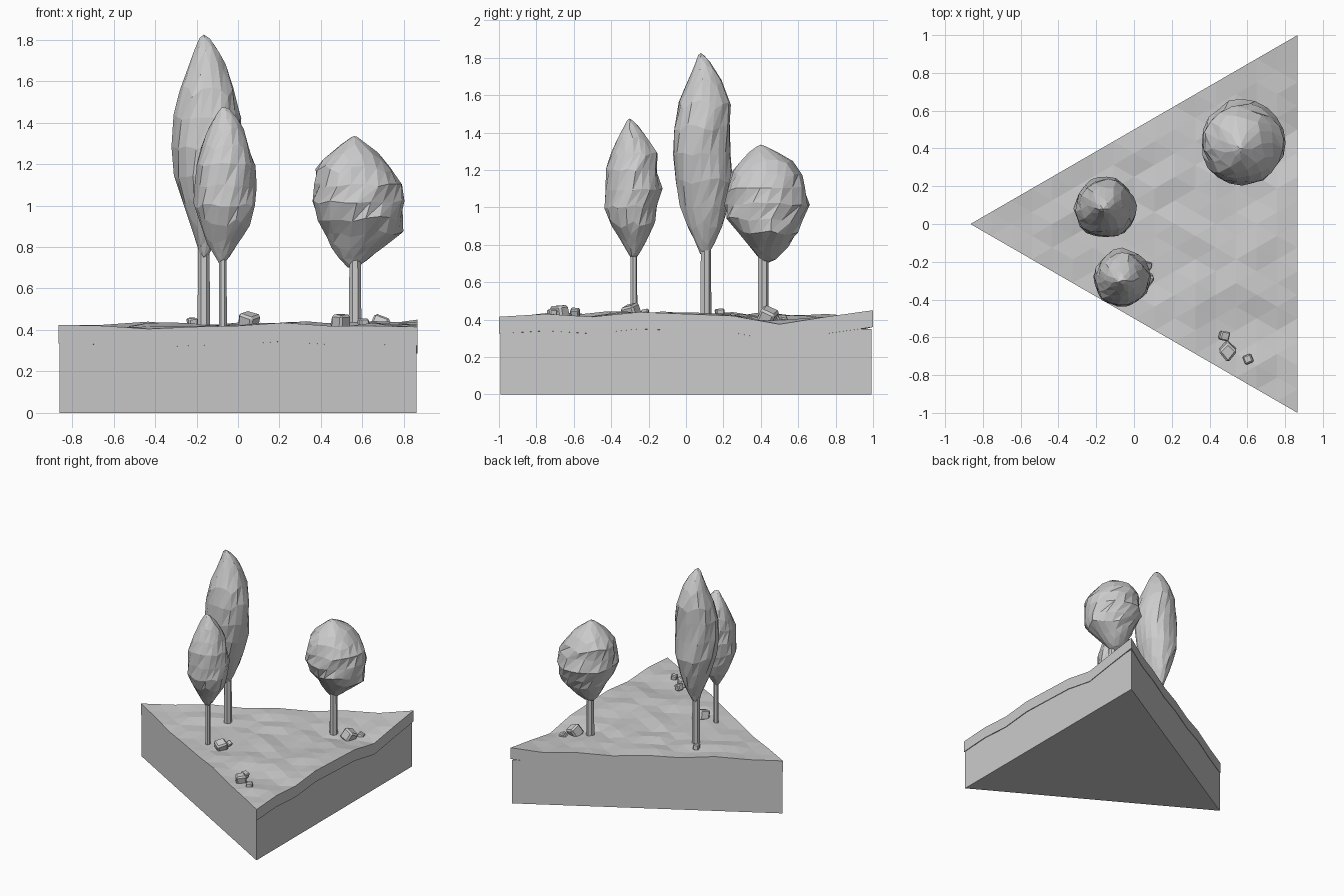
import bpy, bmesh, math, random
from mathutils import Vector, Matrix, Euler

if "Cube" in bpy.data.objects:
    bpy.data.objects.remove(bpy.data.objects["Cube"])

random.seed(4)
A, B, C = Vector((-0.866, 0)), Vector((0.866, -1)), Vector((0.866, 1))
N = 16


def finish(bm, name):
    bmesh.ops.recalc_face_normals(bm, faces=bm.faces[:])
    me = bpy.data.meshes.new(name)
    bm.to_mesh(me)
    bm.free()
    ob = bpy.data.objects.new(name, me)
    bpy.context.collection.objects.link(ob)
    return ob


def lerp_table(values, t):
    f = max(0, min(0.9999, t)) * (len(values) - 1)
    i = int(f)
    return values[i] + (values[i + 1] - values[i]) * (f - i)


# edge height profiles: front edge A-B, right edge B-C, back edge C-A
EDGES = ((A, B, (.425, .42, .405, .415, .42, .435, .42, .42, .415)),
         (B, C, (.415, .43, .415, .44, .43, .42, .375, .415, .45)),
         (C, A, (.45, .42, .43, .415, .43, .42, .44, .425, .425)))


def ground(p):
    """Terrain height blended from the three edge profiles."""
    num, den = 0, 0
    for a, b, heights in EDGES:
        d = b - a
        t = (p - a).dot(d) / d.length_squared
        dist = abs((p - a).cross(d)) / d.length
        w = 1 / (dist + 1e-4) ** 1.5
        num += w * lerp_table(heights, t)
        den += w
    return num / den


# soil block, slightly inside the grass layer
bm = bmesh.new()
low = [bm.verts.new((p.x * .993, p.y * .993, 0)) for p in (A, B, C)]
base = bm.faces.new(low)
ext = bmesh.ops.extrude_face_region(bm, geom=[base], use_keep_orig=True)
for v in ext['geom']:
    if isinstance(v, bmesh.types.BMVert):
        v.co.z = 0.35
finish(bm, "soil_block")

# grass layer: triangular grid with uneven surface, extruded down
bm = bmesh.new()
grid = {}
for i in range(N + 1):
    for j in range(N + 1 - i):
        p = A + (B - A) * (i / N) + (C - A) * (j / N)
        inner = i > 0 and j > 0 and i + j < N
        z = ground(p) + (random.uniform(-.012, .012) if inner else 0)
        grid[i, j] = bm.verts.new((p.x, p.y, z))
for i in range(N):
    for j in range(N - i):
        bm.faces.new((grid[i, j], grid[i + 1, j], grid[i, j + 1]))
        if i + j < N - 1:
            bm.faces.new((grid[i + 1, j], grid[i + 1, j + 1], grid[i, j + 1]))
ext = bmesh.ops.extrude_face_region(bm, geom=bm.faces[:], use_keep_orig=True)
for v in ext['geom']:
    if isinstance(v, bmesh.types.BMVert):
        v.co.z -= 0.09
finish(bm, "grass_layer")


def crown(name, stations, twist):
    """Faceted crown; stations are (z, x_min, x_max, y_min, y_max), bottom up."""
    bm = bmesh.new()
    bmesh.ops.create_icosphere(bm, subdivisions=3, radius=1)
    z0, z1 = stations[0][0], stations[-1][0]
    for v in bm.verts:
        pole = math.hypot(v.co.x, v.co.y) < 1e-3
        z = z0 + (v.co.z + 1) / 2 * (z1 - z0)
        if not pole:
            z += random.uniform(-.01, .01)
        for s, e in zip(stations, stations[1:]):
            if z <= e[0]:
                break
        f = max(0, min(1, (z - s[0]) / (e[0] - s[0])))
        xa, xb, ya, yb = (s[k] + (e[k] - s[k]) * f for k in range(1, 5))
        ang = math.atan2(v.co.y, v.co.x) + twist * v.co.z
        r = 0 if pole else 1 + random.uniform(-.05, .04)
        v.co = ((xa + xb) / 2 + r * (xb - xa) / 2 * math.cos(ang),
                (ya + yb) / 2 + r * (yb - ya) / 2 * math.sin(ang), z)
    finish(bm, name)


def trunk(name, x, y, r, top):
    bm = bmesh.new()
    bmesh.ops.create_cone(bm, cap_ends=True, segments=7, radius1=r, radius2=r * .9,
                          depth=top - .38,
                          matrix=Matrix.Translation((x, y, (top + .38) / 2)))
    finish(bm, name)


# tall tree
trunk("tall_trunk", -.165, .105, .031, .9)
crown("tall_crown", ((.74, -.18, -.15, .08, .12), (.82, -.2, -.11, .045, .16),
                     (.95, -.245, -.06, -.015, .21), (1.18, -.315, .0, -.075, .265),
                     (1.32, -.315, .015, -.075, .23), (1.48, -.308, .01, -.068, .24),
                     (1.6, -.27, -.03, -.03, .235), (1.74, -.215, -.085, .04, .16),
                     (1.825, -.18, -.15, .07, .09)), 1.0)

# small tree
trunk("small_trunk", -.073, -.28, .02, .85)
crown("small_crown", ((.72, -.09, -.06, -.29, -.27), (.8, -.14, -.01, -.335, -.22),
                      (.9, -.18, .06, -.4, -.17), (1.0, -.212, .085, -.44, -.155),
                      (1.1, -.21, .085, -.437, -.13), (1.2, -.208, .08, -.43, -.155),
                      (1.3, -.175, .05, -.4, -.155), (1.4, -.13, .015, -.35, -.225),
                      (1.475, -.08, -.05, -.31, -.29)), 1.2)

# round tree
trunk("round_trunk", .565, .412, .031, .85)
crown("round_crown", ((.7, .53, .58, .41, .45), (.75, .48, .64, .37, .52),
                      (.87, .415, .795, .28, .6), (.96, .36, .795, .2, .63),
                      (1.01, .35, .795, .205, .66), (1.09, .365, .797, .21, .635),
                      (1.18, .37, .74, .24, .62), (1.26, .45, .67, .29, .56),
                      (1.335, .55, .57, .39, .41)), 1.2)

# scattered stones: (x, y, size)
for k, (x, y, s) in enumerate(((.495, -.67, .08), (.475, -.592, .05), (.605, -.715, .048),
                               (.05, -.29, .08), (.07, -.22, .04), (.69, .435, .085),
                               (.735, .515, .05), (-.22, .18, .048))):
    bm = bmesh.new()
    bmesh.ops.create_cube(bm, size=s)
    for v in bm.verts:
        v.co *= random.uniform(.85, 1.1)
    bmesh.ops.bevel(bm, geom=bm.edges[:], offset=s * .14, segments=1, affect='EDGES')
    rot = Euler([random.uniform(-.6, .6) for _ in range(2)] + [random.uniform(0, 3)])
    z = ground(Vector((x, y))) + s * .22
    bm.transform(Matrix.Translation((x, y, z)) @ rot.to_matrix().to_4x4())
    finish(bm, f"stone_{k + 1}")
